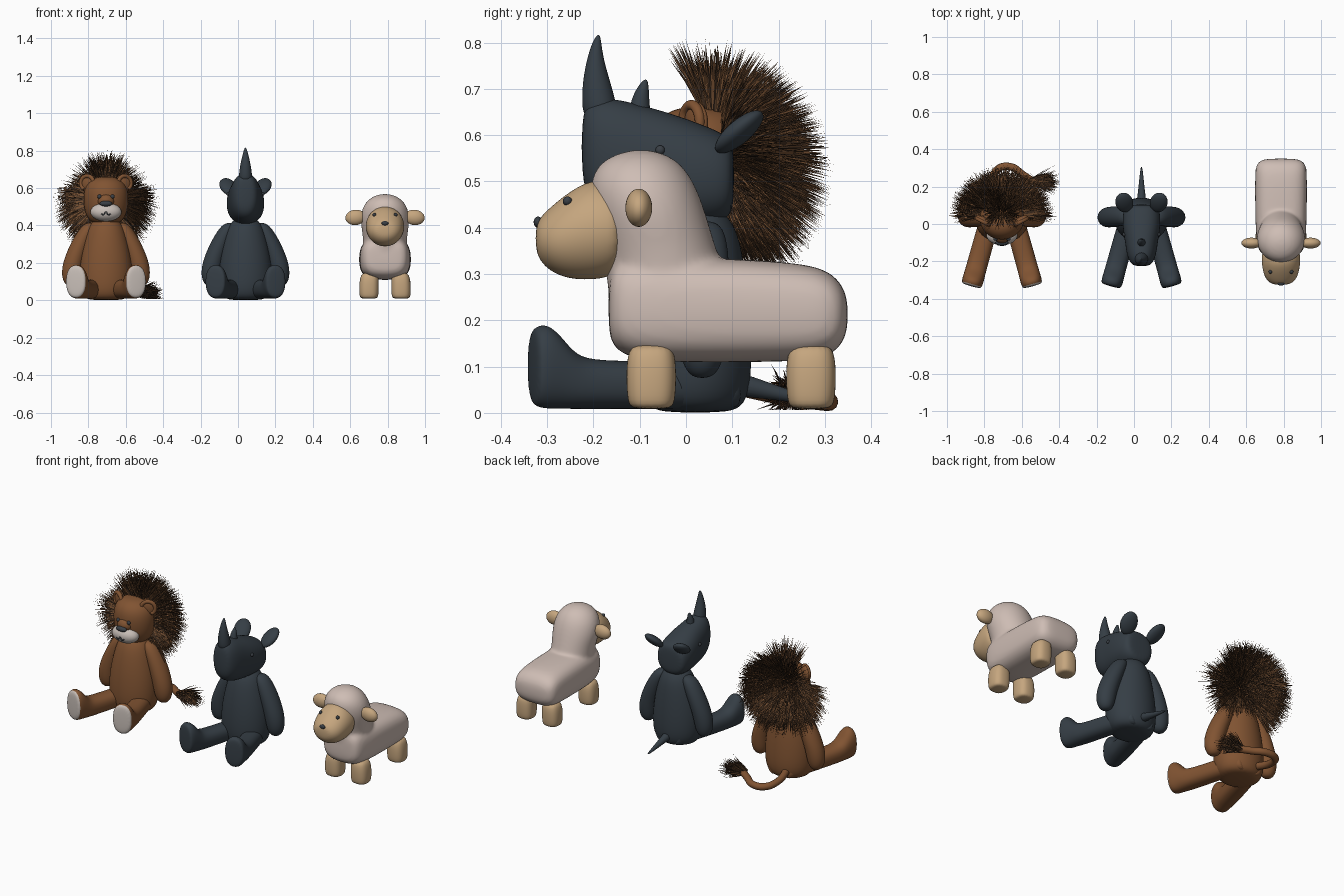
import bpy, bmesh, math, random
from mathutils import Vector, Matrix, Euler
from mathutils.bvhtree import BVHTree

if "Cube" in bpy.data.objects:
    bpy.data.objects.remove(bpy.data.objects["Cube"])

random.seed(4)


def material(name, r, g, b):
    m = bpy.data.materials.new(name)
    m.diffuse_color = (r, g, b, 1)
    m.use_nodes = True
    m.node_tree.nodes["Principled BSDF"].inputs["Base Color"].default_value = m.diffuse_color
    return m


BROWN = material("brown plush", .22, .088, .032)
PALE = material("pale plush", .58, .52, .48)
SLATE = material("slate plush", .036, .048, .060)
WOOL = material("wool", .62, .51, .46)
TAN = material("tan plush", .56, .38, .21)
DARK = material("dark grey", .042, .05, .06)
MANE = material("dark mane", .05, .027, .015)
MANE2 = material("brown mane", .18, .08, .032)


def finish(name, bm, mats, subdivide=0):
    bmesh.ops.recalc_face_normals(bm, faces=bm.faces)
    for f in bm.faces:
        f.smooth = True
    me = bpy.data.meshes.new(name)
    bm.to_mesh(me)
    bm.free()
    for m in mats:
        me.materials.append(m)
    ob = bpy.data.objects.new(name, me)
    bpy.context.collection.objects.link(ob)
    if subdivide:
        ob.modifiers.new("smooth", 'SUBSURF').levels = subdivide
        ob.modifiers["smooth"].render_levels = subdivide
    return ob


def loft(name, rings, mats, cx=0, side=1, axis='z', power=2, rule=None, n=20):
    """rings: (position on axis, x, other centre, x radius, other radius)"""
    bm = bmesh.new()
    loops = []
    for t, x, c, rx, rc in rings:
        loop = []
        for k in range(n):
            a = 2 * math.pi * k / n
            ca, sa = math.cos(a), math.sin(a)
            u = cx + side * x + rx * math.copysign(abs(ca) ** (2 / power), ca)
            v = c + rc * math.copysign(abs(sa) ** (2 / power), sa)
            loop.append(bm.verts.new((u, v, t) if axis == 'z' else (u, t, v)))
        loops.append(loop)
    for a, b in zip(loops, loops[1:]):
        for k in range(n):
            bm.faces.new((a[k], a[(k + 1) % n], b[(k + 1) % n], b[k]))
    bm.faces.new(loops[0])
    bm.faces.new(loops[-1])
    if rule:
        for f in bm.faces:
            f.material_index = rule(f.calc_center_median())
    return finish(name, bm, mats, 2)


def span(t, lo, hi, rx, x=0):
    """ring given by its lower and upper edge"""
    return (t, x, (lo + hi) / 2, rx, (hi - lo) / 2)


def ball(name, loc, r, mat, rot=(0, 0, 0)):
    bm = bmesh.new()
    bmesh.ops.create_uvsphere(bm, u_segments=28, v_segments=18, radius=1)
    bm.transform(Matrix.Translation(loc) @ Euler(rot).to_matrix().to_4x4() @ Matrix.Diagonal((*r, 1)))
    return finish(name, bm, [mat])


def tube(name, pts, radius, mat):
    cu = bpy.data.curves.new(name, 'CURVE')
    cu.dimensions = '3D'
    cu.bevel_depth, cu.bevel_resolution, cu.resolution_u, cu.use_fill_caps = radius, 4, 8, True
    sp = cu.splines.new('BEZIER')
    sp.bezier_points.add(len(pts) - 1)
    for p, co in zip(sp.bezier_points, pts):
        p.co = co
        p.handle_left_type = p.handle_right_type = 'AUTO'
    cu.materials.append(mat)
    ob = bpy.data.objects.new(name, cu)
    bpy.context.collection.objects.link(ob)


def snap(ob, p):
    me = ob.data
    tree = BVHTree.FromPolygons([v.co for v in me.vertices], [tuple(f.vertices) for f in me.polygons])
    return tree.find_nearest(Vector(p))[0]


def strands(name, hairs, radius, brown):
    """thin bent tapering hairs from (root, direction, length)"""
    verts, faces, mi = [], [], []
    for root, d, length in hairs:
        u = d.orthogonal().normalized()
        v = d.cross(u)
        mid = root + d * length * .55
        tip = root + d * length + Vector((0, 0, -.09 * length))
        i = len(verts)
        for p, r in ((root, radius), (mid, radius * .75)):
            for k in range(3):
                a = k * 2 * math.pi / 3
                verts.append(p + (u * math.cos(a) + v * math.sin(a)) * r)
        verts.append(tip)
        for k in range(3):
            j = (k + 1) % 3
            faces += [(i + k, i + j, i + 3 + j, i + 3 + k), (i + 3 + k, i + 3 + j, i + 6)]
        mi += [int(random.random() < brown)] * 6
    for p in verts:
        p.z = max(p.z, .006)
    me = bpy.data.meshes.new(name)
    me.from_pydata(verts, [], faces)
    me.materials.append(MANE)
    me.materials.append(MANE2)
    me.polygons.foreach_set("material_index", mi)
    bpy.context.collection.objects.link(bpy.data.objects.new(name, me))


def sitting_body(name, cx, mat, sole):
    loft(name + "_body", [(0, 0, .02, .08, .07), (.015, 0, .02, .125, .11), (.08, 0, .02, .147, .125),
                          (.2, 0, .02, .142, .12), (.3, 0, .022, .122, .108), (.38, 0, .025, .1, .092),
                          (.42, 0, .025, .075, .07), (.44, 0, .025, .05, .05)], [mat], cx)
    leg = [(.12, .01, .09, .03), (.1, .01, .105, .045), (0, .008, .112, .055), (-.2, .008, .112, .056),
           (-.25, .008, .125, .056), (-.285, .008, .17, .057), (-.312, .008, .193, .058),
           (-.335, .012, .188, .056), (-.346, .026, .174, .047)]
    for s, side in ((-1, "left"), (1, "right")):
        ob = loft(f"{name}_{side}_leg", [span(y, a, b, r) for y, a, b, r in leg], [mat, sole],
                  0, s, 'y', 2.3, lambda c: int(c.y < -.339))
        ob.data.transform(Matrix.Translation((cx + s * .072, 0, 0)) @ Matrix.Rotation(s * .27, 4, 'Z'))
        loft(f"{name}_{side}_arm", [(.415, .08, .04, .02, .02), (.395, .092, .04, .045, .048),
             (.3, .14, .04, .053, .056), (.2, .178, .036, .055, .056), (.13, .186, .035, .052, .05),
             (.09, .186, .035, .037, .036), (.075, .186, .035, .015, .015)], [mat], cx, s)


# lion
L = -.706
sitting_body("lion", L, BROWN, PALE)
head = loft("lion_head", [(.405, 0, .03, .05, .05), (.425, 0, .03, .09, .085), (.47, 0, .03, .115, .108),
                          (.54, 0, .03, .123, .117), (.6, 0, .03, .117, .112), (.64, 0, .03, .092, .088),
                          (.662, 0, .03, .045, .045)], [BROWN], L)
ball("lion_nose_bridge", (L, -.062, .53), (.045, .04, .04), BROWN)
ball("lion_muzzle", (L, -.06, .472), (.083, .053, .05), PALE)
ball("lion_nose", (L, -.1, .517), (.034, .016, .015), DARK)
tube("lion_mouth", [(L - .025, -.11, .463), (L - .012, -.113, .457), (L, -.114, .472),
                    (L + .012, -.113, .457), (L + .025, -.11, .463)], .003, DARK)
for s in (-1, 1):
    ball("lion_eye", snap(head, (L + s * .041, -.12, .558)), (.011, .009, .011), DARK)
    ball("lion_ear", (L + s * .1, .022, .625), (.044, .017, .047), BROWN, (0, 0, s * .5))
    rim = [(L + s * (.1 + .034 * math.cos(a)), .012 + .018 * math.cos(a), .627 + .038 * math.sin(a))
           for a in [math.radians(-60 + 30 * k) for k in range(9)]]
    tube("lion_ear_rim", rim, .011, BROWN)

# mane radiating from the back of the head
hairs = []
while len(hairs) < 6000:
    d = Vector([random.gauss(0, 1) for _ in range(3)]).normalized()
    if d.y < .08 or d.z < -.8:
        continue
    if d.y < .4 and d.z > .3 and .4 < abs(d.x) < .95:   # gap for the ears
        continue
    root = Vector((L + d.x * .115, .03 + d.y * .11, .535 + d.z * .117))
    lean = Vector((0, -1.15 * max(0, .5 - d.y), -.1 if d.z < 0 else 0))
    if d.z < .4:
        lean.y *= .2
    jitter = Vector([random.gauss(0, .11) for _ in range(3)])
    hairs.append((root, (d + lean + jitter).normalized(), random.uniform(.09, .185)))
strands("lion_mane", hairs, .0027, .55)

# tail with a tuft
tube("lion_tail", [(L - .04, .1, .06), (L - .055, .22, .035), (L - .02, .295, .025), (L + .05, .305, .025),
                   (L + .11, .265, .03), (L + .17, .225, .038)], .02, BROWN)
tuft = []
for _ in range(500):
    d = Vector((1, random.gauss(-.05, .25), random.gauss(.05, .25))).normalized()
    start = Vector((L + .16, .228, .04)) + Vector([random.uniform(-.016, .016) for _ in range(3)])
    tuft.append((start, d, random.uniform(.08, .15)))
strands("lion_tail_tuft", tuft, .0025, .3)

# rhino
R = .04
sitting_body("rhino", R, SLATE, SLATE)
head = loft("rhino_head", [span(*q) for q in (
    (.104, .45, .57, .065), (.092, .415, .6, .092), (.04, .405, .622, .103), (-.03, .406, .648, .1),
    (-.1, .412, .667, .088), (-.16, .425, .682, .08), (-.205, .45, .678, .064), (-.226, .5, .65, .038))],
    [SLATE], R, 1, 'y', 2.3)
loft("rhino_front_horn", [(.63, 0, -.183, .036, .037), (.67, 0, -.188, .036, .038), (.72, 0, -.194, .029, .029),
                          (.765, 0, -.196, .019, .018), (.8, 0, -.193, .01, .01), (.817, 0, -.189, .003, .003)],
     [SLATE], R)
loft("rhino_rear_horn", [(.63, 0, -.1, .025, .026), (.67, 0, -.1, .021, .021), (.7, 0, -.094, .014, .014),
                         (.721, 0, -.087, .004, .004)], [SLATE], R)
loft("rhino_tail", [(.1, 0, .065, .03, .03), (.16, 0, .052, .02, .02), (.24, 0, .033, .012, .012),
                    (.31, 0, .02, .004, .004)], [SLATE], R, 1, 'y')
for s in (-1, 1):
    ball("rhino_eye", snap(head, (R + s * .12, -.06, .57)), (.009, .01, .01), DARK)
    ball("rhino_ear", (R + s * .092, .115, .607), (.047, .024, .066), SLATE, (math.radians(-50), 0, s * -.35))

# sheep wool: trunk and head blended into one skin
S = .786
trunk = loft("sheep_wool", [span(*q) for q in (
    (-.168, .17, .29, .08), (-.155, .135, .33, .115), (-.1, .108, .34, .135), (.1, .108, .334, .14),
    (.25, .11, .325, .14), (.31, .12, .308, .137), (.34, .15, .275, .115), (.35, .185, .24, .07))],
    [WOOL], S, 1, 'y', 3)
wool_head = loft("sheep_wool_head", [span(*q) for q in (
    (.18, -.165, .1, .11), (.3, -.172, .085, .118), (.36, -.185, .065, .122), (.43, -.205, .045, .135),
    (.5, -.212, .02, .123), (.545, -.185, -.015, .085), (.563, -.14, -.055, .045), (.568, -.115, -.08, .02))],
    [WOOL], S)
bpy.ops.object.select_all(action='DESELECT')
wool_head.select_set(True)
trunk.select_set(True)
bpy.context.view_layer.objects.active = trunk
bpy.ops.object.join()
mod = trunk.modifiers.new("blend", 'REMESH')
mod.mode, mod.voxel_size, mod.use_smooth_shade = 'VOXEL', .009, True
mod = trunk.modifiers.new("soften", 'SMOOTH')
mod.factor, mod.iterations = .5, 10

# sheep face, ears and legs
face = loft("sheep_face", [span(*q) for q in (
    (-.13, .31, .49, .095), (-.17, .29, .503, .105), (-.21, .286, .503, .104), (-.25, .288, .48, .098),
    (-.285, .3, .452, .087), (-.312, .322, .427, .065), (-.325, .35, .405, .036))], [TAN], S, 1, 'y')
ball("sheep_nose", (S, -.32, .412), (.018, .009, .012), DARK)
for s in (-1, 1):
    ball("sheep_eye", snap(face, (S + s * .06, -.262, .465)), (.01, .01, .01), DARK)
    ball("sheep_ear", (S + s * .158, -.102, .443), (.054, .029, .041), TAN, (0, s * .1, 0))
    for y, part in ((-.075, "front_leg"), (.27, "back_leg")):
        loft("sheep_" + part, [(.008, .086, y, .04, .04), (.02, .086, y, .052, .052), (.08, .086, y, .053, .055),
                               (.125, .083, y, .05, .052), (.15, .078, y, .04, .04)], [TAN], S, s, 'z', 2.6)
